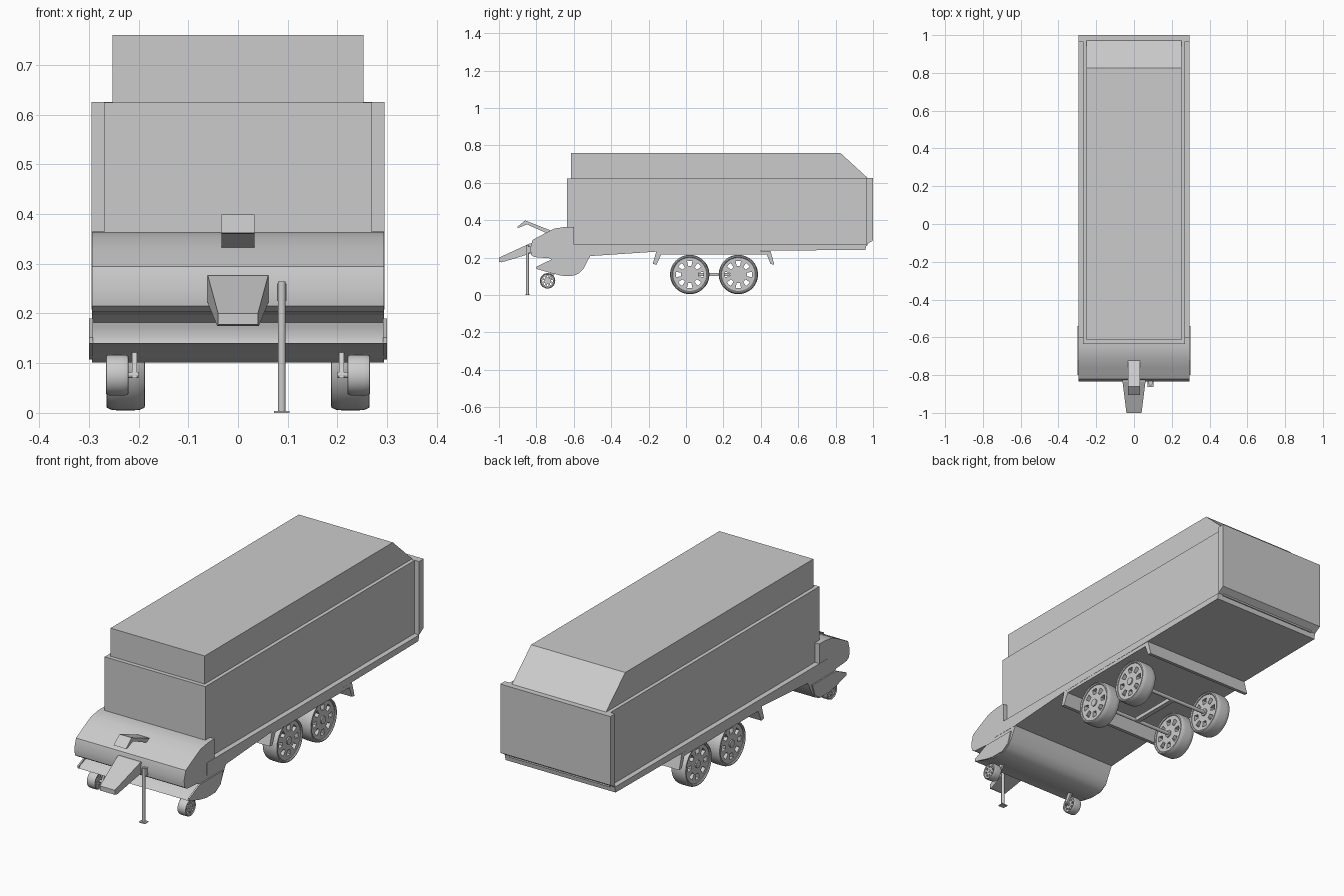
import bpy, bmesh, math

if "Cube" in bpy.data.objects:
    bpy.data.objects.remove(bpy.data.objects["Cube"])


def finish(name, bm, smooth=None):
    bmesh.ops.recalc_face_normals(bm, faces=bm.faces[:])
    me = bpy.data.meshes.new(name)
    bm.to_mesh(me)
    bm.free()
    ob = bpy.data.objects.new(name, me)
    bpy.context.collection.objects.link(ob)
    if smooth:
        bpy.ops.object.select_all(action='DESELECT')
        ob.select_set(True)
        bpy.context.view_layer.objects.active = ob
        bpy.ops.object.shade_smooth_by_angle(angle=math.radians(smooth))
    return ob


def extrude(name, profile, half, taper=None, smooth=None):
    """Side profile of (y, z) points extruded across x; taper gives half width at y."""
    bm = bmesh.new()
    w = taper or (lambda y: half)
    sides = [[bm.verts.new((s * w(y), y, z)) for y, z in profile] for s in (-1, 1)]
    n = len(profile)
    for side in sides:
        bm.faces.new(side)
    a, b = sides
    for i in range(n):
        j = (i + 1) % n
        bm.faces.new((a[i], a[j], b[j], b[i]))
    return finish(name, bm, smooth)


def box(name, x0, x1, y0, y1, z0, z1):
    bm = bmesh.new()
    bmesh.ops.create_cube(bm, size=1)
    for v in bm.verts:
        v.co = ((x0 + x1) / 2 + v.co.x * (x1 - x0),
                (y0 + y1) / 2 + v.co.y * (y1 - y0),
                (z0 + z1) / 2 + v.co.z * (z1 - z0))
    return finish(name, bm)


def rod(name, loc, r, length, axis):
    bm = bmesh.new()
    bmesh.ops.create_cone(bm, cap_ends=True, segments=20, radius1=r, radius2=r, depth=length)
    ob = finish(name, bm, 40)
    ob.location = loc
    if axis == 'X':
        ob.rotation_euler.y = math.pi / 2
    if axis == 'Y':
        ob.rotation_euler.x = math.pi / 2
    return ob


def ring(bm, x, r, n):
    return [bm.verts.new((x, r * math.cos(2 * math.pi * i / n), r * math.sin(2 * math.pi * i / n)))
            for i in range(n)]


def wheel(name, loc, r, w):
    n = 48
    # tyre: closed cross-section turned around the axle
    h = w / 2
    section = [(-h * .9, .86), (-h, .90), (-h * .97, .95), (-h * .72, .99), (-h * .4, 1),
               (h * .4, 1), (h * .72, .99), (h * .97, .95), (h, .90), (h * .9, .86)]
    bm = bmesh.new()
    rings = [ring(bm, x, k * r, n) for x, k in section]
    for a, b in zip(rings, rings[1:] + rings[:1]):
        for i in range(n):
            j = (i + 1) % n
            bm.faces.new((a[i], a[j], b[j], b[i]))
    finish(name + "_tyre", bm, 40).location = loc
    # rim disc with eight windows
    bm = bmesh.new()
    n = 64
    rings = [ring(bm, 0, k * r, n) for k in (.16, .44, .70, .88)]
    bm.faces.new(rings[0])
    for k, (a, b) in enumerate(zip(rings, rings[1:])):
        for i in range(n):
            if k == 1 and (i + 2) % 8 < 4:
                continue
            j = (i + 1) % n
            bm.faces.new((a[i], a[j], b[j], b[i]))
    rim = finish(name + "_rim", bm)
    rim.location = loc
    mod = rim.modifiers.new("thickness", 'SOLIDIFY')
    mod.thickness = w * .8
    mod.offset = 0
    rod(name + "_hub", loc, r * .17, w * .95, 'X')


# cargo box, raised top with sloped rear, tailgate
box("cargo_box", -.27, .27, -.635, .97, .265, .624)
extrude("raised_top", [(-.615, .62), (-.615, .76), (.825, .76), (.978, .62)], .252)
extrude("tailgate", [(.965, .27), (.965, .625), (1, .625), (1, .292)], .295)

# floor frame
extrude("floor_frame", [(-.66, .27), (.965, .27), (.96, .242), (-.16, .232), (-.52, .208), (-.66, .21)], .295)

# front hood
extrude("front_hood", [(-.60, .365), (-.65, .364), (-.705, .355), (-.76, .327), (-.82, .295), (-.833, .25),
                       (-.828, .215), (-.81, .203), (-.73, .197), (-.60, .197)], .294, smooth=25)

# pickup drum housing and its front lips
extrude("pickup_housing", [(-.75, .205), (-.70, .182), (-.735, .172), (-.79, .152), (-.80, .14), (-.76, .134),
                           (-.71, .116), (-.67, .104), (-.63, .101), (-.60, .104), (-.572, .116),
                           (-.545, .145), (-.525, .185), (-.51, .212)], .294, smooth=35)
for s in (-1, 1):
    plate = extrude("pickup_side_plate", [(-.72, .19), (-.80, .152), (-.80, .14), (-.72, .117), (-.67, .107),
                                          (-.60, .107), (-.56, .132), (-.54, .19)], .004)
    plate.location.x = s * .296

# drawbar
extrude("drawbar", [(-1, .2), (-1, .178), (-.985, .175), (-.82, .225), (-.80, .277), (-.835, .276)], 0,
        taper=lambda y: .04 + max(0, y + 1) * .125)

# hose bracket
extrude("hose_bracket", [(-.905, .362), (-.86, .399), (-.715, .342), (-.715, .318), (-.85, .378), (-.893, .36)], .033)

# support jack
rod("jack_leg", (.088, -.848, .133), .008, .262, 'Z')
box("jack_foot", .072, .104, -.862, -.834, 0, .004)
box("jack_mount", .078, .098, -.85, -.82, .225, .26)

# mudguard spanning both axles
extrude("mudguard", [(-.178, .166), (-.157, .163), (-.132, .218), (.432, .218), (.452, .166), (.472, .163),
                     (.452, .236), (-.158, .236)], .294)

# main wheels and axles
for y in (.02, .28):
    rod("axle", (0, y, .11), .009, .40, 'X')
    for s in (-1, 1):
        wheel("main_wheel", (s * .226, y, .11), .105, .078)
box("axle_link", -.012, .012, .02, .28, .101, .119)

# pickup gauge wheels with arms
for s in (-1, 1):
    wheel("gauge_wheel", (s * .243, -.74, .076), .041, .045)
    rod("gauge_axle", (s * .225, -.74, .076), .006, .05, 'X')
    arm = extrude("gauge_arm", [(-.748, .07), (-.732, .07), (-.69, .13), (-.72, .13)], .005)
    arm.location.x = s * .208
